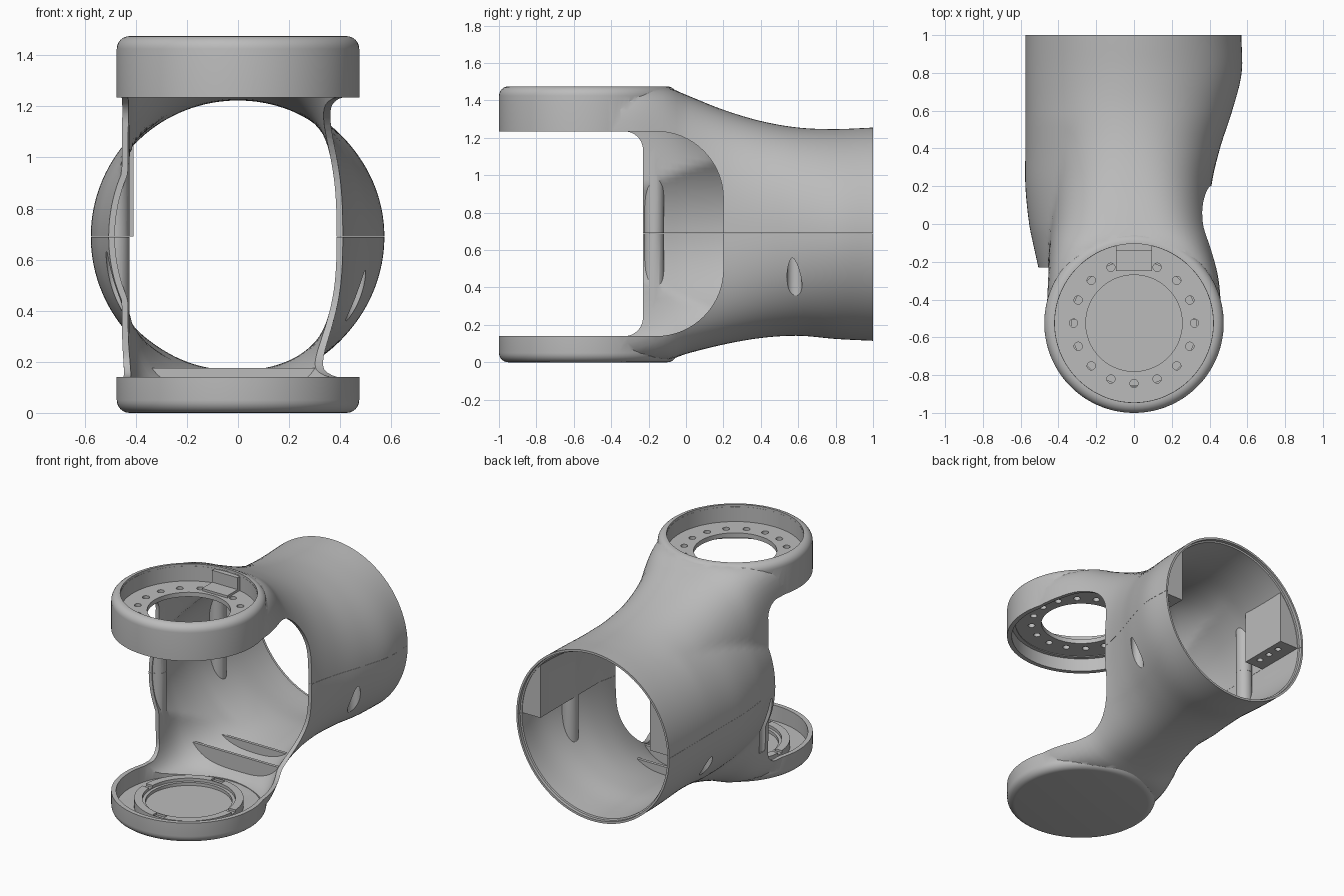
import bpy, bmesh
from math import sin, cos, pi, radians

old = bpy.data.objects.get("Cube")
if old:
    bpy.data.objects.remove(old)

grey = bpy.data.materials.new("plain_grey")
grey.use_nodes = True
grey.diffuse_color = (0.5, 0.5, 0.5, 1)
grey.node_tree.nodes["Principled BSDF"].inputs["Base Color"].default_value = (0.5, 0.5, 0.5, 1)

SEAM = 0.69      # height of the split between the two shell halves
RING_Y = -0.525  # axis of the two round fork ends
RING_R = 0.475
WALL = 0.024
TUBE_H = 0.57    # half height of the round tube


# --- helpers ---
def finish(name, bm):
    bmesh.ops.recalc_face_normals(bm, faces=bm.faces)
    mesh = bpy.data.meshes.new(name)
    bm.to_mesh(mesh)
    bm.free()
    obj = bpy.data.objects.new(name, mesh)
    bpy.context.scene.collection.objects.link(obj)
    mesh.materials.append(grey)
    return obj


def skin(name, rings, loop=False):
    """Join rings of points with quads; cap the ends or close into a loop."""
    bm = bmesh.new()
    rows = [[bm.verts.new(p) for p in ring] for ring in rings]
    n = len(rows[0])
    pairs = list(zip(rows, rows[1:]))
    if loop:
        pairs.append((rows[-1], rows[0]))
    else:
        bm.faces.new(rows[0])
        bm.faces.new(rows[-1])
    for a, b in pairs:
        for i in range(n):
            j = (i + 1) % n
            bm.faces.new((a[i], a[j], b[j], b[i]))
    return finish(name, bm)


def lathe(name, profile, x=0.0, y=RING_Y, sides=96, loop=False):
    angles = [2 * pi * (i + 0.5) / sides for i in range(sides)]
    return skin(name, [[(x + r * cos(a), y + r * sin(a), z) for a in angles]
                       for r, z in profile], loop)


def rod(name, x, y, r, z0, z1, sides=32):
    return lathe(name, [(r, z0), (r, z1)], x, y, sides)


def prism(name, outline, x0, x1):
    return skin(name, [[(x, y, z) for y, z in outline] for x in (x0, x1)])


def box(name, x0, x1, y0, y1, z0, z1):
    return prism(name, [(y0, z0), (y1, z0), (y1, z1), (y0, z1)], x0, x1)


def boolean(obj, cutter, op="DIFFERENCE"):
    mod = obj.modifiers.new("cut", "BOOLEAN")
    mod.operation = op
    mod.solver = "EXACT"
    mod.object = cutter
    graph = bpy.context.evaluated_depsgraph_get()
    mesh = bpy.data.meshes.new_from_object(obj.evaluated_get(graph))
    obj.modifiers.clear()
    obj.data = mesh
    bpy.data.objects.remove(cutter)


def smooth(obj):
    obj.data.shade_smooth()
    obj.data.set_sharp_from_angle(angle=radians(32))


# --- body sections: y, top, bottom, fork width to -x, width to +x,
#     tube width to -x, squareness ---
STATIONS = [
    (-0.5, 1.465, 0.01, 0.465, 0.465, 0.44, 10),
    (-0.3, 1.469, 0.008, 0.458, 0.452, 0.49, 8),
    (-0.1, 1.468, 0.012, 0.45, 0.415, 0.535, 4.5),
    (0, 1.43, 0.045, 0.45, 0.405, 0.555, 3.3),
    (0.2, 1.35, 0.095, 0.46, 0.41, 0.575, 2.6),
    (0.4, 1.29, 0.13, 0.5, 0.455, 0.575, 2.25),
    (0.6, 1.255, 0.142, 0.55, 0.52, 0.575, 2.1),
    (0.8, 1.247, 0.125, 0.57, 0.57, 0.575, 2),
    (1, 1.255, 0.115, 0.57, 0.568, 0.575, 2),
]


def station(y):
    """Smooth curve through the station table."""
    y = min(max(y, STATIONS[0][0]), STATIONS[-1][0])
    k = 0
    while k < len(STATIONS) - 2 and y > STATIONS[k + 1][0]:
        k += 1
    last = len(STATIONS) - 1

    def slope(i, c):
        a, b = STATIONS[max(i - 1, 0)], STATIONS[min(i + 1, last)]
        return (b[c] - a[c]) / (b[0] - a[0])

    p, q = STATIONS[k], STATIONS[k + 1]
    d = q[0] - p[0]
    t = (y - p[0]) / d
    s = t * t * (3 - 2 * t)
    return [p[c] * (1 - s) + q[c] * s
            + d * t * (1 - t) * (slope(k, c) * (1 - t) - slope(k + 1, c) * t)
            for c in range(1, 7)]


def reach(c, s, w, h, n):
    return (abs(c / w) ** n + abs(s / h) ** n) ** (-1 / n)


def section(y, inset=0.0, sides=128):
    """Squarish fork outline, with the round tube bulging out on the -x side."""
    top, bottom, left, right, tube, n = station(y)
    ring = []
    for i in range(sides):
        a = 2 * pi * i / sides
        c, s = cos(a), sin(a)
        h = (top - SEAM if s > 0 else SEAM - bottom) - inset
        r = reach(c, s, (right if c > 0 else left) - inset, h, n)
        if c < 0:
            r = max(r, reach(c, s, tube - inset, min(h, TUBE_H - inset), 2))
        ring.append((r * c, y, SEAM + r * s))
    return ring


steps = [-0.5 + 1.5 * i / 40 for i in range(41)]

# --- solid outer form: lofted body joined to the round fork ends ---
body = skin("upper_shell", [section(y) for y in steps])
EDGE = 0.05
arc = [radians(90 * i / 6) for i in range(7)]
low = [(RING_R - EDGE + EDGE * sin(a), EDGE - EDGE * cos(a)) for a in arc]
column = low + [(r, 1.475 - z) for r, z in reversed(low)]
boolean(body, lathe("column", column), "UNION")

# --- hollow, leaving screw posts, mounting blocks and floor ribs standing ---
inner = [section(y, WALL) for y in steps if y < 0.97]
inner += [section(0.975, WALL), section(0.978, 0.014)]
inner.append([(x, 1.05, z) for x, y, z in inner[-1]])
cavity = skin("cavity", inner)
boolean(cavity, rod("fork_cavity", 0, RING_Y, 0.445, 0.034, 1.325, 96), "UNION")
POSTS = [(-0.477, -0.17, 0.25), (0.46, 0.58, 0), (-0.5, 0.5, 0)]
for x, y, z in POSTS:
    boolean(cavity, rod("post", x, y, 0.052, 0.16, 1.2))
for side, start in ((-1, 0.62), (1, 0.3)):
    boolean(cavity, box("block", side * 0.41, side * 0.9, start, 0.97, SEAM, 1.3))
for y in (0.01, 0.2):
    boolean(cavity, box("rib", -0.6, 0.6, y - 0.01, y + 0.01, -0.1, 0.175))
boolean(body, cavity)

# --- screw bores through the lower shell and into the blocks ---
for x, y, z in POSTS:
    boolean(body, rod("bore", x, y, 0.04, z, 0.63))
for side in (-1, 1):
    for i in range(3):
        boolean(body, rod("screw_hole", side * 0.465, 0.7 + 0.09 * i, 0.02, 0.6, 0.78, 16))


# --- fork opening, deeper on one side than on the other ---
def opening(y_end, r):
    pts = [(-1.2, 0.14)]
    turn = [radians(90 * i / 16) for i in range(17)]
    pts += [(y_end - r + r * sin(a), 0.14 + r - r * cos(a)) for a in turn]
    pts += [(y_end - r + r * cos(a), 1.235 - r + r * sin(a)) for a in turn]
    return pts + [(-1.2, 1.235)]


boolean(body, prism("wide_opening", opening(0.2, 0.36), 0, 1))
boolean(body, prism("narrow_opening", opening(-0.23, 0.1), -1, 0.05))

# --- round recess in the top ring ---
boolean(body, rod("recess", 0, RING_Y, 0.42, 1.25, 1.6, 96))

# --- split the shell along the seam ---
lower = body.copy()
lower.data = body.data.copy()
lower.name = "lower_shell"
bpy.context.scene.collection.objects.link(lower)
boolean(body, box("below", -2, 2, -2, 2, -1, SEAM + 0.0005))
boolean(lower, box("above", -2, 2, -2, 2, SEAM - 0.0005, 3))

# --- mounting plate in the top ring, with a circle of bolt holes ---
plate = lathe("mounting_plate", [(0.255, 1.33), (0.255, 1.36), (0.419, 1.36), (0.419, 1.46),
                                 (0.447, 1.46), (0.447, 1.33)], loop=True)
for i in range(16):
    a = 2 * pi * i / 16
    boolean(plate, rod("bolt_hole", 0.32 * cos(a), RING_Y + 0.32 * sin(a), 0.022, 1.2, 1.5, 16))

# --- cable block at the back of the ring ---
cable_block = prism("cable_block", [(-0.25, 1.35), (-0.09, 1.35), (-0.09, 1.455),
                                    (-0.14, 1.455), (-0.14, 1.375), (-0.25, 1.375)], -0.095, 0.095)

# --- bearing seat in the lower cup, with four notches ---
seat = lathe("bearing_seat", [(0.335, 0.02), (0.335, 0.09), (0.285, 0.09), (0.285, 0.07),
                              (0.265, 0.07), (0.265, 0.02)], loop=True)
for sx, sy in ((1, 0), (-1, 0), (0, 1), (0, -1)):
    x, y = 0.31 * sx, RING_Y + 0.31 * sy
    boolean(seat, box("notch", x - 0.04, x + 0.04, y - 0.02, y + 0.02, 0.075, 0.2))
seat_floor = rod("seat_floor", 0, RING_Y, 0.27, 0.02, 0.05, 96)

for obj in bpy.context.scene.objects:
    if obj.type == "MESH" and grey.name in obj.data.materials:
        smooth(obj)
